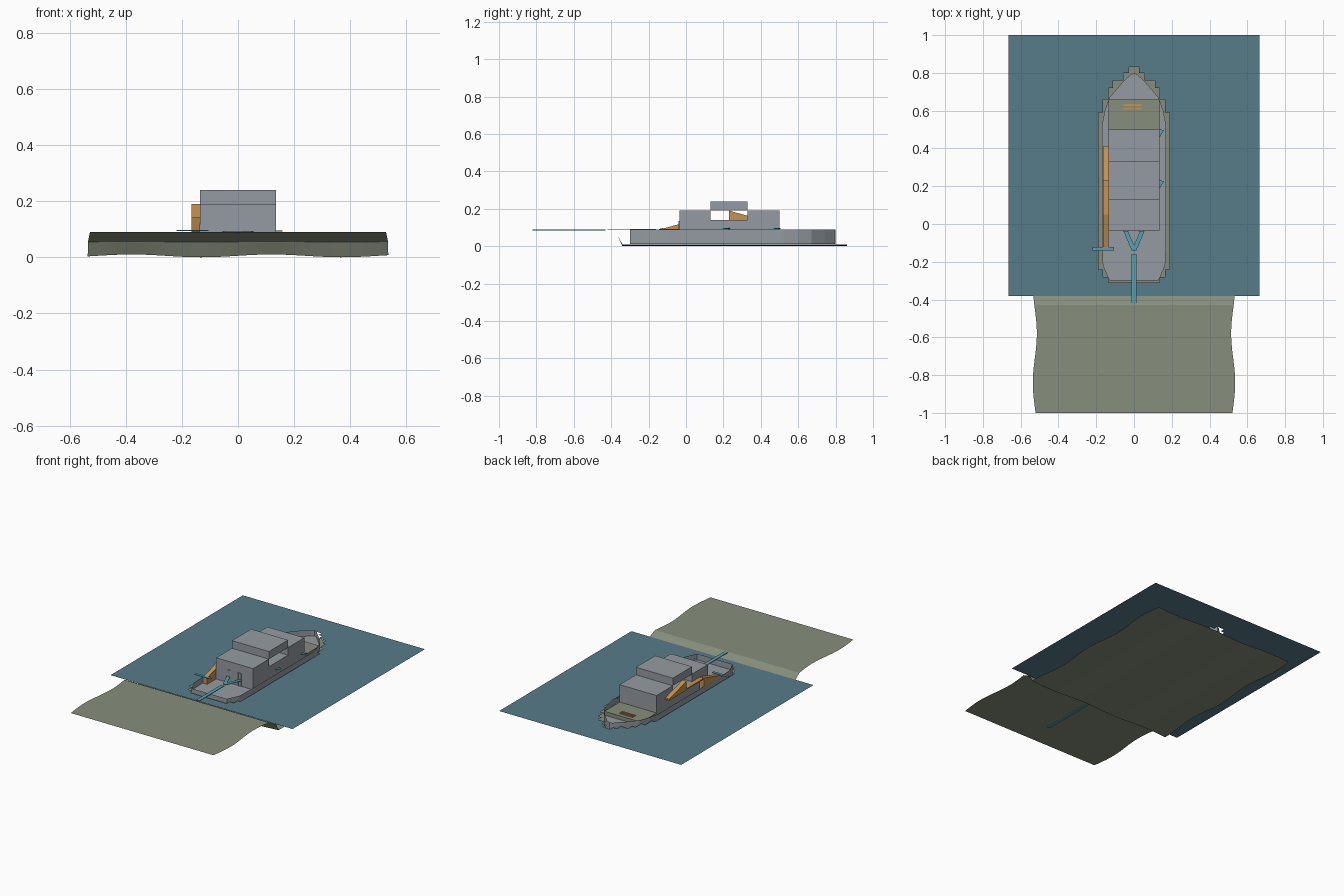
import bpy, bmesh, math

if "Cube" in bpy.data.objects:
    bpy.data.objects.remove(bpy.data.objects["Cube"])


def material(name, rgb):
    m = bpy.data.materials.new(name)
    m.diffuse_color = (*rgb, 1)
    m.use_nodes = True
    m.node_tree.nodes["Principled BSDF"].inputs["Base Color"].default_value = m.diffuse_color
    return m


WATER = material("water_blue", (0.095, 0.20, 0.25))
GREY = material("hull_grey", (0.30, 0.33, 0.36))
EARTH = material("earth_green", (0.24, 0.27, 0.20))
WOOD = material("timber_brown", (0.58, 0.29, 0.08))
TEAL = material("path_teal", (0.09, 0.36, 0.44))


def mesh(name, verts, faces, mat):
    me = bpy.data.meshes.new(name)
    me.from_pydata(verts, [], faces)
    me.materials.append(mat)
    ob = bpy.data.objects.new(name, me)
    bpy.context.collection.objects.link(ob)
    return ob


def fix_normals(ob):
    bm = bmesh.new()
    bm.from_mesh(ob.data)
    bmesh.ops.recalc_face_normals(bm, faces=bm.faces)
    bm.to_mesh(ob.data)
    bm.free()


def prism(name, outline, lo, hi, mat, axis="z"):
    """Extrude a 2D outline along z (x, y points) or along x (y, z points)."""
    put = (lambda p, t: (p[0], p[1], t)) if axis == "z" else (lambda p, t: (t, p[0], p[1]))
    n = len(outline)
    verts = [put(p, t) for t in (lo, hi) for p in outline]
    faces = [tuple(range(n)), tuple(range(n, 2 * n))]
    faces += [(i, (i + 1) % n, (i + 1) % n + n, i + n) for i in range(n)]
    ob = mesh(name, verts, faces, mat)
    fix_normals(ob)
    return ob


def box(name, x0, x1, y0, y1, z0, z1, mat):
    return prism(name, [(x0, y0), (x1, y0), (x1, y1), (x0, y1)], z0, z1, mat)


def strip(name, a, b, width, z, mat):
    """Thin flat bar between two plan points."""
    dx, dy = b[0] - a[0], b[1] - a[1]
    k = width / 2 / math.hypot(dx, dy)
    nx, ny = -dy * k, dx * k
    pts = [(a[0] + nx, a[1] + ny), (a[0] - nx, a[1] - ny),
           (b[0] - nx, b[1] - ny), (b[0] + nx, b[1] + ny)]
    return prism(name, pts, z, z + 0.004, mat)


# Ground: flat bank, slope and gently rippled bed as one sheet
rows = [-1 + 0.57 * i / 12 for i in range(13)]
rows += [-0.365, -0.34] + [-0.34 + 1.2 * i / 24 for i in range(1, 25)]
COLS = 32
verts = []
for y in rows:
    half = 0.525 - 0.011 * math.cos(math.tau * (y + 0.58) / 0.52)
    for i in range(COLS + 1):
        x = half * (2 * i / COLS - 1)
        ripple = 0.005 - 0.005 * math.cos(math.tau * (x + 0.13) / 0.5)
        z = 0.09 if y < -0.42 else 0.055 if y < -0.35 else ripple
        verts.append((x, y, z))
w = COLS + 1
ground = mesh("ground", verts,
              [(r * w + c, r * w + c + 1, (r + 1) * w + c + 1, (r + 1) * w + c)
               for r in range(len(rows) - 1) for c in range(COLS)], EARTH)
for p in ground.data.polygons:
    p.use_smooth = True
bpy.context.view_layer.objects.active = ground
ground.select_set(True)
bpy.ops.object.shade_smooth_by_angle(angle=math.radians(20))
ground.select_set(False)

# Water sheet with a stepped opening around the hull: (row end, opening half width)
steps = [(-0.31, 0), (-0.28, 0.135), (-0.24, 0.165), (0.59, 0.187), (0.66, 0.163),
         (0.72, 0.135), (0.76, 0.11), (0.80, 0.055), (0.83, 0.027), (1.0, 0)]
verts, faces, y0 = [], [], -0.38
for y1, h in steps:
    for xa, xb in ((-0.665, -h), (h, 0.665)):
        k = len(verts)
        verts += [(xa, y0, 0.065), (xb, y0, 0.065), (xb, y1, 0.065), (xa, y1, 0.065)]
        faces.append((k, k + 1, k + 2, k + 3))
    y0 = y1
mesh("water", verts, faces, WATER)

# Hull shell with a sunken deck
half = [(0.13, -0.30), (0.165, -0.22), (0.17, -0.1), (0.17, 0.52), (0.155, 0.60),
        (0.13, 0.67), (0.07, 0.74), (0.02, 0.79)]
outline = half + [(0, 0.80)] + [(-x, y) for x, y in reversed(half)]
n = len(outline)
mesh("hull", [(x, y, z) for z in (0.012, 0.09) for x, y in outline],
     [(i, (i + 1) % n, (i + 1) % n + n, i + n) for i in range(n)], GREY)
mesh("deck", [(x, y, 0.05) for x, y in outline], [tuple(range(n))], GREY)

# Fore hold cover with a small timber grating
box("hold_cover", -0.135, 0.135, 0.50, 0.66, 0.05, 0.075, EARTH)
for y in (0.605, 0.625):
    box("grating_bar", -0.055, 0.04, y, y + 0.01, 0.075, 0.081, WOOD)

# Deckhouse: two cabins, low middle section and raised roof block
box("aft_cabin", -0.135, 0.135, -0.035, 0.13, 0.05, 0.19, GREY)
box("middle_cabin", -0.135, 0.135, 0.13, 0.33, 0.05, 0.14, GREY)
box("fore_cabin", -0.135, 0.135, 0.33, 0.50, 0.05, 0.19, GREY)
box("roof_block", -0.135, 0.135, 0.13, 0.33, 0.19, 0.24, GREY)

# Door frames on the aft cabin
for x in (-0.042, 0.038):
    for s in (-1, 1):
        box("door_post", x + s * 0.011 - 0.002, x + s * 0.011 + 0.002,
            -0.039, -0.035, 0.05, 0.135, GREY)
    box("door_lintel", x - 0.013, x + 0.013, -0.039, -0.035, 0.131, 0.135, GREY)

# Timber ramps and walkway along the left side
prism("aft_ramp", [(-0.13, 0.05), (0.05, 0.05), (0.05, 0.142), (-0.13, 0.092)],
      -0.165, -0.135, WOOD, "x")
box("walkway", -0.165, -0.135, 0.05, 0.23, 0.134, 0.14, WOOD)
prism("fore_ramp", [(0.23, 0.13), (0.41, 0.13), (0.41, 0.14), (0.23, 0.19)],
      -0.165, -0.135, WOOD, "x")

# Teal route strips: gangway, forked ends, side planks
strip("gangway", (0, -0.42), (0, -0.16), 0.024, 0.088, TEAL)
for s in (-1, 1):
    strip("gangway_fork", (0, -0.14), (s * 0.045, -0.035), 0.022, 0.088, TEAL)
strip("left_plank", (-0.22, -0.13), (-0.105, -0.13), 0.018, 0.094, TEAL)
strip("bank_path", (0, -0.82), (0, -0.43), 0.018, 0.084, TEAL)
for y in (0.21, 0.48):
    prism("side_marker", [(0.13, y - 0.03), (0.158, y + 0.015), (0.135, y + 0.025)],
          0.092, 0.096, TEAL)
